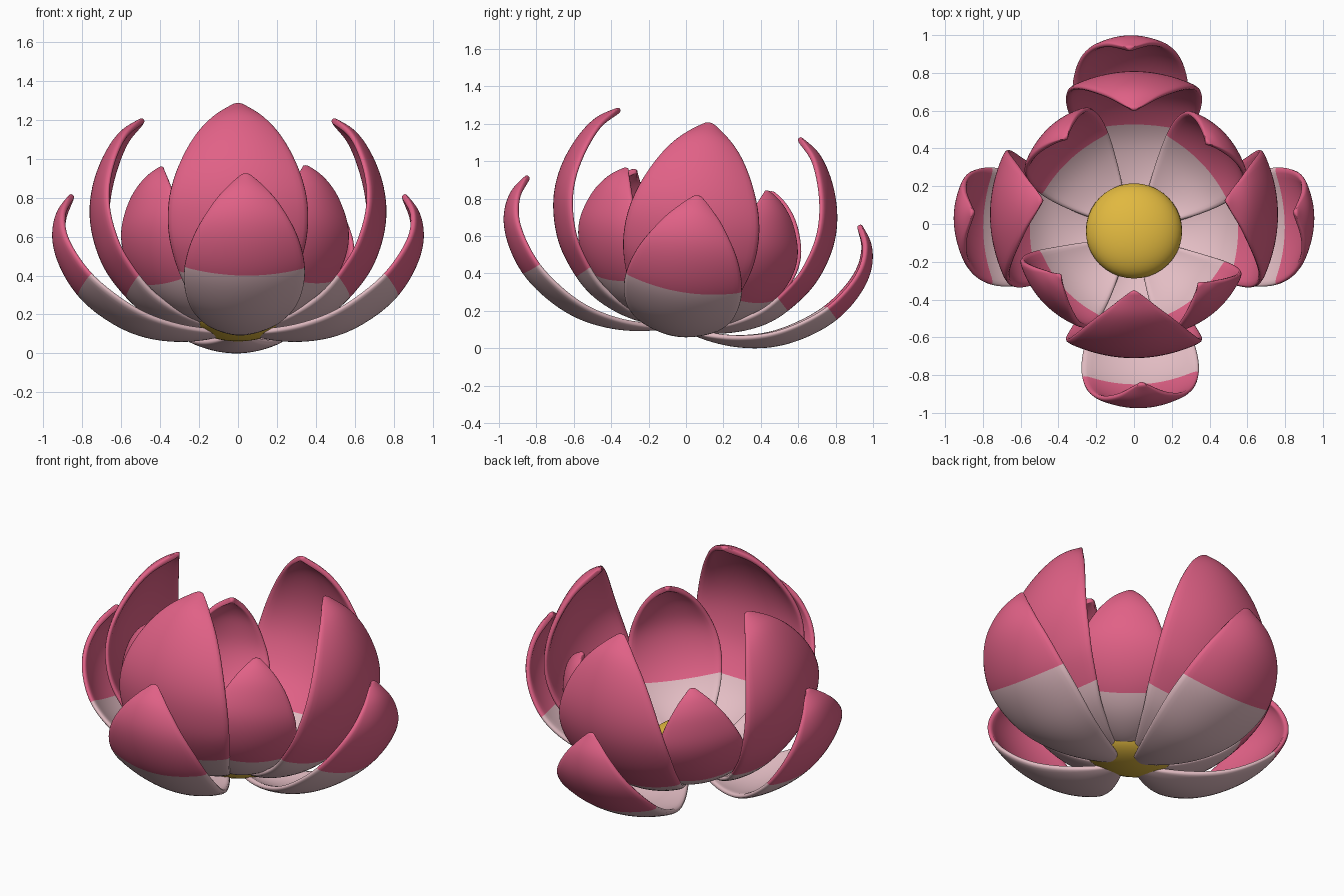
import bpy, bmesh, math
from mathutils import Matrix, Vector

if "Cube" in bpy.data.objects:
    bpy.data.objects.remove(bpy.data.objects["Cube"])


def material(name, color):
    m = bpy.data.materials.new(name)
    m.diffuse_color = (*color, 1)
    m.use_nodes = True
    m.node_tree.nodes["Principled BSDF"].inputs["Base Color"].default_value = m.diffuse_color
    return m


pale = material("pale_pink", (0.77, 0.51, 0.55))
pink = material("rose_pink", (0.75, 0.12, 0.24))
gold = material("gold", (0.75, 0.48, 0.05))

# The whole flower leans back a little
TILT = Matrix.Translation((0, -0.07, 0)) @ Matrix.Rotation(-0.16, 4, 'X')


def spline(points, t):
    """Point at fraction t of the length along a smooth curve."""
    p = [Vector(q) for q in points]
    p = [2 * p[0] - p[1]] + p + [2 * p[-1] - p[-2]]
    path = []
    for i in range(1, len(p) - 2):
        a, b, c, d = p[i - 1:i + 3]
        for k in range(16):
            s = k / 16
            path.append(0.5 * (2 * b + (c - a) * s + (2 * a - 5 * b + 4 * c - d) * s * s
                               + (3 * b - a - 3 * c + d) * s ** 3))
    path.append(p[-2])
    lengths = [(path[i + 1] - path[i]).length for i in range(len(path) - 1)]
    goal = t * sum(lengths)
    for i, l in enumerate(lengths):
        if goal <= l:
            return path[i].lerp(path[i + 1], goal / l)
        goal -= l
    return path[-1]


def petal(name, profile, half_width, azimuth, cut, lean=0.0, stretch=1.0, rows=28, cols=12):
    turn = TILT @ Matrix.Rotation(math.radians(azimuth), 4, 'Z') @ Matrix.Rotation(math.radians(lean), 4, 'Y')
    bm = bmesh.new()
    grid, heights = [], []
    for i in range(rows + 1):
        t = 1 - (1 - i / rows) ** 1.3
        c = spline(profile, t)
        d = (spline(profile, min(1, t + 0.02)) - spline(profile, max(0, t - 0.02))).normalized()
        inward = Vector((-d.y, d.x))
        w = half_width * max(0.0, math.sin(math.pi * min(1, t) ** 1.16)) ** 0.72
        w = max(w, 0.015)
        line = []
        for j in range(cols + 1):
            u = 2 * j / cols - 1
            q = c + inward * (0.24 * w * u * u)
            line.append(bm.verts.new(turn @ Vector((q.x * stretch, w * u, q.y))))
        grid.append(line)
        heights.append(c.y)
    for i in range(rows):
        for j in range(cols):
            f = bm.faces.new((grid[i][j], grid[i + 1][j], grid[i + 1][j + 1], grid[i][j + 1]))
            f.normal_flip()
            f.smooth = True
            f.material_index = int((heights[i] + heights[i + 1]) / 2 > cut)
    # Outside of the petal must face away from the flower's axis
    bm.normal_update()
    mid = bm.faces[:][(rows * 2 // 3) * cols + cols // 2]
    if mid.normal.dot(turn.to_3x3() @ Vector((1, 0, 0))) < 0:
        bmesh.ops.reverse_faces(bm, faces=bm.faces[:])
    mesh = bpy.data.meshes.new(name)
    bm.to_mesh(mesh)
    bm.free()
    mesh.materials.append(pale)
    mesh.materials.append(pink)
    ob = bpy.data.objects.new(name, mesh)
    bpy.context.collection.objects.link(ob)
    s = ob.modifiers.new("thickness", 'SOLIDIFY')
    s.thickness = 0.03
    s.offset = -1
    b = ob.modifiers.new("round_rim", 'SUBSURF')
    b.levels = b.render_levels = 1
    return ob


# Centre-line profiles: (distance from axis, height)
outer = [(0.03, 0.115), (0.15, 0.085), (0.32, 0.075), (0.5, 0.105), (0.66, 0.18), (0.81, 0.3),
         (0.91, 0.45), (0.955, 0.6), (0.935, 0.74), (0.86, 0.845)]
middle = [(0.03, 0.13), (0.18, 0.12), (0.34, 0.155), (0.5, 0.235), (0.63, 0.37), (0.71, 0.5),
          (0.76, 0.68), (0.755, 0.85), (0.7, 1.02), (0.61, 1.16), (0.49, 1.24)]
inner = [(0.03, 0.15), (0.22, 0.15), (0.4, 0.22), (0.53, 0.33), (0.62, 0.47), (0.66, 0.62),
         (0.64, 0.78), (0.59, 0.88), (0.53, 0.93)]

# Outer ring of low, open petals
petal("outer_petal_right", outer, 0.325, 0, 0.31)
petal("outer_petal_back", outer, 0.315, 91.5, 0.31, lean=1, stretch=1.015)
petal("outer_petal_left", outer, 0.325, 180, 0.31)
petal("outer_petal_front", outer, 0.32, 272.5, 0.31, lean=2.5, stretch=1.03)

# Middle ring of tall petals
for side, az in (("right", 0), ("back", 90), ("left", 180), ("front", 270)):
    petal("middle_petal_" + side, middle, 0.37, az, 0.29)

# Inner ring set on the diagonals
for side, az in (("back_right", 43), ("back_left", 133), ("front_left", 222), ("front_right", 311)):
    petal("inner_petal_" + side, inner, 0.265, az, 0.3)

# Flattened round centre
bpy.ops.mesh.primitive_uv_sphere_add(segments=40, ring_count=20, radius=1)
centre = bpy.context.object
centre.name = "flower_centre"
centre.matrix_world = TILT @ Matrix.Translation((0, 0, 0.21)) @ Matrix.Diagonal((0.255, 0.255, 0.13, 1))
centre.data.materials.append(gold)
bpy.ops.object.shade_smooth()

# Stand the flower on the ground
bpy.context.view_layer.update()
deps = bpy.context.evaluated_depsgraph_get()
low = min((o.matrix_world @ v.co).z for o in bpy.data.objects
          for v in o.evaluated_get(deps).data.vertices)
for o in bpy.data.objects:
    o.location.z -= low
